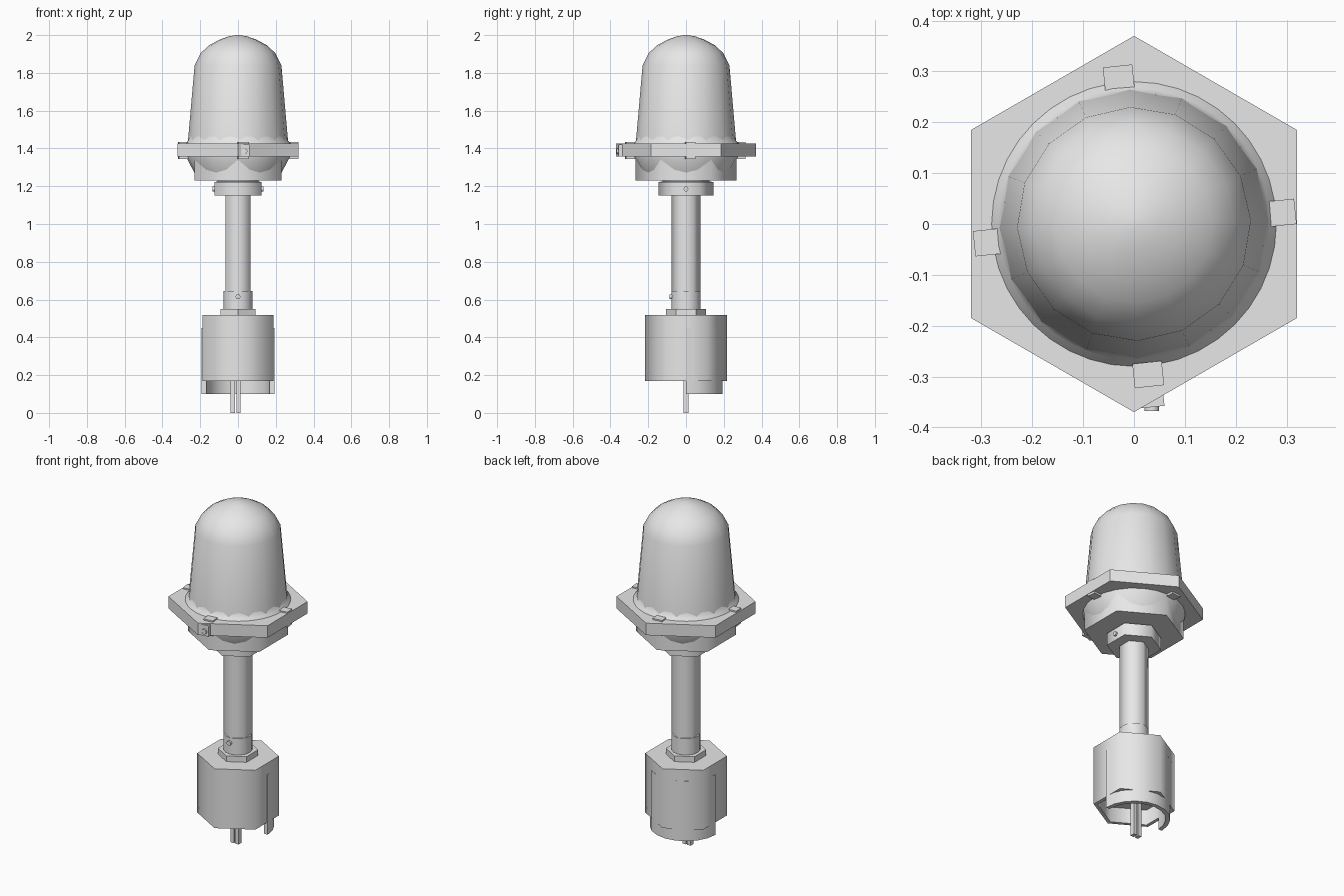
import bpy
import bmesh
from math import sin, cos, pi, radians
from mathutils import Matrix

if "Cube" in bpy.data.objects:
    bpy.data.objects.remove(bpy.data.objects["Cube"])

grey = bpy.data.materials.new("light_grey")
grey.use_nodes = True
grey.diffuse_color = (0.8, 0.8, 0.8, 1)
grey.node_tree.nodes["Principled BSDF"].inputs["Base Color"].default_value = (0.8, 0.8, 0.8, 1)


def finish(name, bm, smooth=None):
    bmesh.ops.recalc_face_normals(bm, faces=bm.faces)
    me = bpy.data.meshes.new(name)
    bm.to_mesh(me)
    bm.free()
    me.materials.append(grey)
    ob = bpy.data.objects.new(name, me)
    bpy.context.collection.objects.link(ob)
    if smooth:
        bpy.ops.object.select_all(action='DESELECT')
        ob.select_set(True)
        bpy.context.view_layer.objects.active = ob
        bpy.ops.object.shade_smooth_by_angle(angle=radians(smooth))
    return ob


def turned(name, profile, sides, smooth=None, phase=pi / 2, arc=2 * pi, closed=False):
    """Sweep (radius, z) points around z; a closed profile makes a shell."""
    bm = bmesh.new()
    full = arc > 6
    steps = sides if full else sides + 1
    rings = []
    for i in range(steps):
        a = phase + arc * i / sides
        rings.append([bm.verts.new((r * cos(a), r * sin(a), z)) for r, z in profile])
    n = len(profile)
    for i in range(sides):
        p, q = rings[i], rings[(i + 1) % steps]
        for j in range(n if closed else n - 1):
            k = (j + 1) % n
            bm.faces.new((p[j], q[j], q[k], p[k]))
    if closed and not full:
        bm.faces.new(rings[0])
        bm.faces.new(rings[-1])
    if not closed:
        for j in (0, -1):
            bm.faces.new([r[j] for r in rings])
    return finish(name, bm, smooth)


def box(name, centre, size, angle=0):
    bm = bmesh.new()
    bmesh.ops.create_cube(bm, size=1, matrix=Matrix.Translation(centre)
                          @ Matrix.Rotation(angle, 4, 'Z') @ Matrix.Diagonal((*size, 1)))
    return finish(name, bm)


def screw(name, centre, axis, radius=0.013, depth=0.02):
    bm = bmesh.new()
    turn = Matrix.Rotation(pi / 2, 4, 'X' if axis == 'Y' else 'Y')
    bmesh.ops.create_cone(bm, cap_ends=True, segments=10, radius1=radius, radius2=radius,
                          depth=depth, matrix=Matrix.Translation(centre) @ turn)
    return finish(name, bm, 40)


# Domed cover with a soft foot ring
turned("dome", [(0.27, 1.40), (0.265, 1.44), (0.23, 1.84), (0.197, 1.905),
                (0.155, 1.945), (0.10, 1.975), (0.05, 1.993), (0.012, 2.0)], 16, 50, phase=0.03)
turned("dome_foot_ring", [(0.285, 1.41), (0.28, 1.427), (0.267, 1.437), (0.258, 1.465)], 40, 60)

# Hexagonal flange and its clips
turned("flange", [(0.37, 1.357), (0.37, 1.427)], 6)
for i, (x, y) in enumerate([(0.29, 0.022), (-0.03, 0.287), (-0.287, -0.036), (0.028, -0.296)]):
    box(f"flange_clip_{i + 1}", (x, y, 1.39), (0.055, 0.05, 0.09) if i % 2 == 0
        else (0.058, 0.048, 0.09), radians(6))
box("front_lug", (0.035, -0.335, 1.39), (0.045, 0.05, 0.064), radians(6))
screw("front_lug_screw", (0.035, -0.358, 1.385), 'Y', 0.015)

# Socket under the flange: hexagon cut into a flared cone
turned("socket", [(0.267, 1.23), (0.267, 1.345)], 6, 70)
turned("socket_flare", [(0.225, 1.26), (0.272, 1.35), (0.272, 1.36)], 24, 50)

# Clamp collar with two side screws
turned("clamp_collar", [(0.145, 1.15), (0.145, 1.222), (0.125, 1.225), (0.125, 1.235)], 6, 65)
for side, x in (("left", 0.125), ("right", -0.125)):
    screw(f"collar_screw_{side}", (x, 0, 1.185), 'X')

# Stem, sleeve and nut
turned("stem", [(0.077, 0.52), (0.077, 1.16)], 6, 70)
turned("stem_sleeve", [(0.077, 0.54), (0.077, 0.645)], 16, 50)
screw("sleeve_screw", (0, -0.077, 0.615), 'Y')
turned("stem_nut", [(0.107, 0.51), (0.107, 0.55)], 6)

# Hollow base housing with a half skirt at the back
turned("base_housing", [(0.217, 0.17), (0.217, 0.517), (0.02, 0.517), (0.02, 0.26),
                        (0.195, 0.26), (0.195, 0.17)], 6, 70, closed=True)
turned("base_skirt", [(0.192, 0.10), (0.192, 0.45), (0.168, 0.45), (0.168, 0.10)],
       10, 50, phase=0, arc=pi, closed=True)

# Contact pins
for i, x in enumerate((-0.028, 0.002)):
    box(f"contact_pin_{i + 1}", (x, 0, 0.15), (0.022, 0.028, 0.3))
